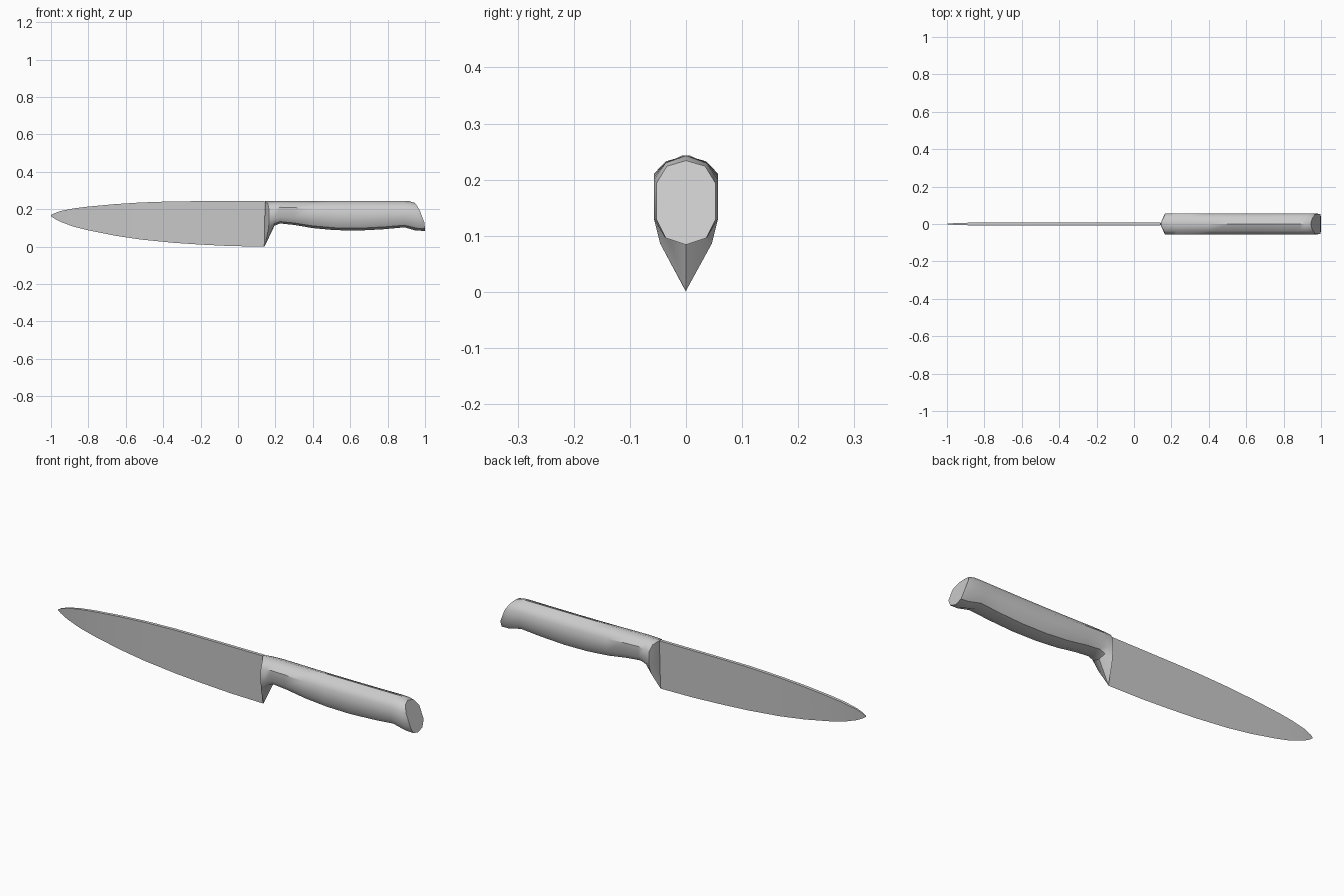
import bpy, bmesh, math


def loft(name, rings, smooth_angle):
    """Skin a list of closed rings of points and cap both ends."""
    bm = bmesh.new()
    loops = [[bm.verts.new(p) for p in ring] for ring in rings]
    n = len(loops[0])
    for a, b in zip(loops, loops[1:]):
        for i in range(n):
            j = (i + 1) % n
            bm.faces.new((a[i], a[j], b[j], b[i]))
    bm.faces.new(loops[0])
    bm.faces.new(loops[-1])
    bmesh.ops.recalc_face_normals(bm, faces=bm.faces)
    me = bpy.data.meshes.new(name)
    bm.to_mesh(me)
    bm.free()
    ob = bpy.data.objects.new(name, me)
    bpy.context.collection.objects.link(ob)
    bpy.ops.object.select_all(action='DESELECT')
    ob.select_set(True)
    bpy.context.view_layer.objects.active = ob
    bpy.ops.object.shade_smooth_by_angle(angle=math.radians(smooth_angle))
    return ob


def mirror_ring(half):
    """Close a half ring (top to bottom, +y side) across y = 0."""
    return half + [(x, -y, z) for x, y, z in reversed(half[1:-1])]


def section(x, zt, zb, w=0.057):
    """Faceted oval handle section."""
    h = (zt - zb) / 0.158
    return mirror_ring([
        (x, 0, zt), (x, 0.64 * w, zt - 0.014 * h), (x, w, zt - 0.043 * h),
        (x, w, zb + 0.047 * h), (x, 0.68 * w, zb + 0.013 * h), (x, 0, zb)])


# Blade: wedge from thick spine to sharp edge (x, spine z, edge z, half thickness)
blade = [(-1.0, 0.168, 0.163, 0.001), (-0.985, 0.177, 0.152, 0.003),
         (-0.95, 0.190, 0.133, 0.005), (-0.88, 0.204, 0.107, 0.007),
         (-0.80, 0.214, 0.087, 0.008), (-0.66, 0.227, 0.059, 0.008),
         (-0.52, 0.236, 0.038, 0.008), (-0.35, 0.242, 0.021, 0.008),
         (-0.20, 0.243, 0.011, 0.008), (-0.04, 0.243, 0.003, 0.008),
         (0.142, 0.243, 0.0, 0.008)]
loft("blade", [[(x, -t, zt), (x, t, zt), (x, 0, zb)] for x, zt, zb, t in blade], 25)

# Bolster: flares from the blade heel to the full handle width
heel = mirror_ring([(0.145, 0, 0.243), (0.144, 0.008, 0.2425), (0.144, 0.0075, 0.2),
                    (0.143, 0.005, 0.13), (0.142, 0.003, 0.085), (0.14, 0, 0.0)])
flare = mirror_ring([(0.149, 0, 0.243), (0.16, 0.037, 0.229), (0.166, 0.057, 0.2),
                     (0.166, 0.057, 0.13), (0.161, 0.046, 0.086), (0.143, 0, 0.002)])

# Handle: straight top, swelling belly (x, bottom z)
belly = [(0.195, 0.112), (0.225, 0.124), (0.30, 0.116), (0.40, 0.099),
         (0.52, 0.088), (0.65, 0.086), (0.78, 0.093), (0.89, 0.103)]
grip = [section(x, 0.243, z) for x, z in belly]

# Butt: hooked lower lip and slanted end face
lip = mirror_ring([(0.915, 0, 0.243), (0.925, 0.036, 0.230), (0.945, 0.057, 0.2),
                   (0.97, 0.057, 0.13), (0.96, 0.038, 0.098), (0.95, 0, 0.086)])
butt = mirror_ring([(0.945, 0, 0.234), (0.954, 0.034, 0.224), (0.972, 0.053, 0.193),
                    (0.996, 0.053, 0.13), (1.0, 0.036, 0.096), (1.0, 0, 0.084)])
loft("handle", [heel, flare] + grip + [lip, butt], 38)
